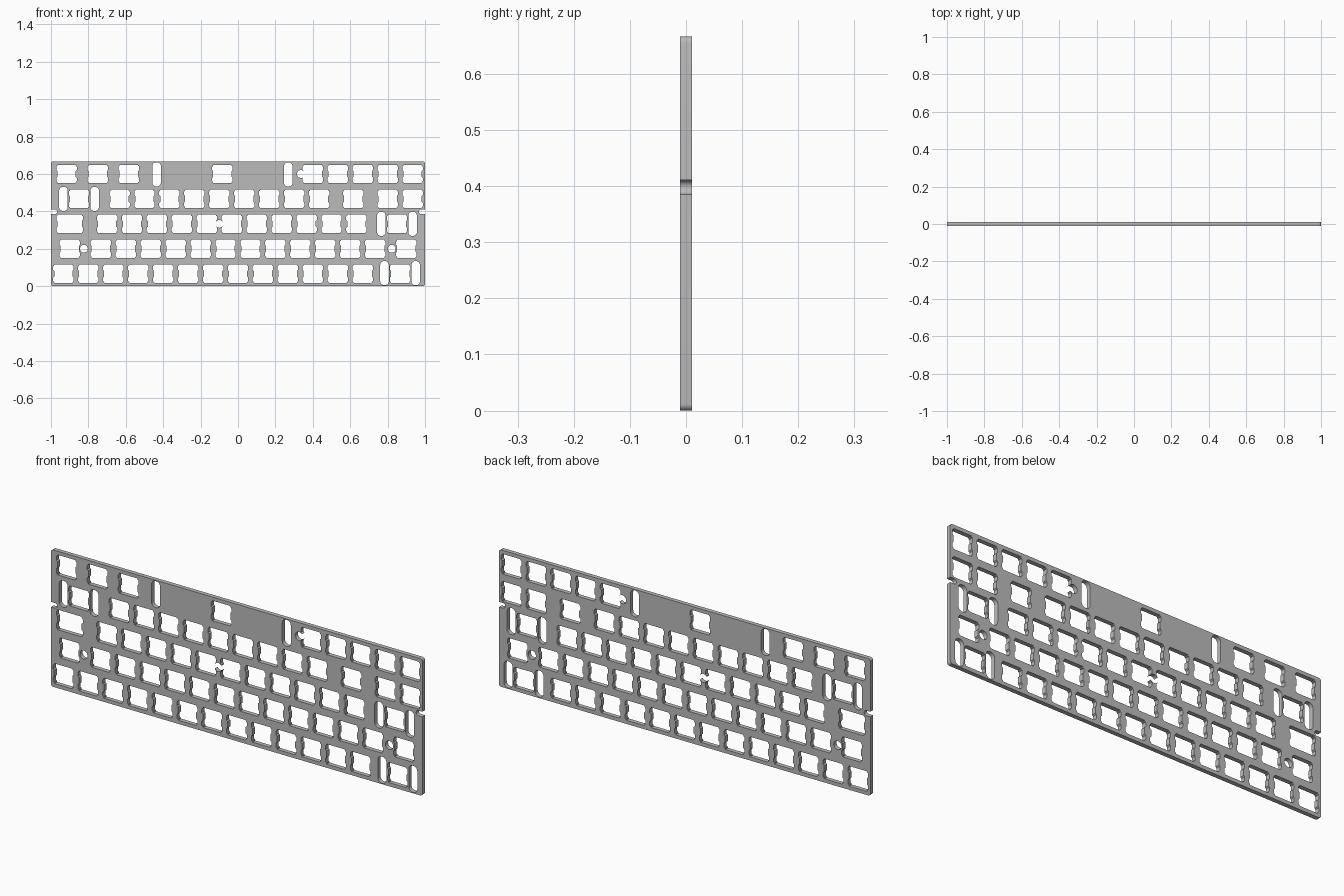
import bpy, bmesh, math

if "Cube" in bpy.data.objects:
    bpy.data.objects.remove(bpy.data.objects["Cube"], do_unlink=True)

U = 2 / 15               # key pitch
HEIGHT = 5 * U
THICK = 0.021


def mirror_quadrant(pts):
    """Close a first-quadrant profile by mirroring it in both axes."""
    left = [(-x, z) for x, z in reversed(pts)]
    return pts + left + [(-x, -z) for x, z in pts] + [(x, -z) for x, z in reversed(left and pts)]


def rounded_rect(width, height, r, steps=6):
    arc = [math.pi / 2 * (k + 0.001) / (steps + 0.002) for k in range(steps + 1)]
    return mirror_quadrant([(width / 2 - r + r * math.cos(a), height / 2 - r + r * math.sin(a))
                            for a in arc])


def circle(r, n=24):
    return [(r * math.cos(2 * math.pi * k / n), r * math.sin(2 * math.pi * k / n)) for k in range(n)]


def switch_profile(extra=0):
    """Switch opening: square with a pair of rounded ears on each side."""
    quadrant = [(.049, .0155), (.0515, .0175), (.0546, .021), (.0546, .038),
                (.053, .0415), (.0495, .0435), (.049, .047), (.047, .049)]
    return mirror_quadrant([(x + extra, z) for x, z in quadrant])


def add_prism(bm, profile, cx, cz, depth):
    front = [bm.verts.new((cx + x, -depth / 2, cz + z)) for x, z in profile]
    back = [bm.verts.new((cx + x, depth / 2, cz + z)) for x, z in profile]
    bm.faces.new(front)
    bm.faces.new(list(reversed(back)))
    n = len(profile)
    for i in range(n):
        j = (i + 1) % n
        bm.faces.new((front[j], front[i], back[i], back[j]))


def make_object(name, parts, depth):
    bm = bmesh.new()
    for profile, cx, cz in parts:
        add_prism(bm, profile, cx, cz, depth)
    bmesh.ops.recalc_face_normals(bm, faces=bm.faces)
    mesh = bpy.data.meshes.new(name)
    bm.to_mesh(mesh)
    bm.free()
    obj = bpy.data.objects.new(name, mesh)
    bpy.context.collection.objects.link(obj)
    return obj


def key_x(u):
    return u * U - 1


def row_z(row):
    return (row + 0.5) * U


# Key centres per row, in key units from the left, bottom row first
rows = [
    [0.5 + i for i in range(13)] + [14],
    [0.75] + [2 + i for i in range(12)] + [14.25],
    [2.25 + i for i in range(11)] + [13.875],
    [1.125] + [2.75 + i for i in range(9)] + [12.125, 13.5, 14.5],
    [0.625, 1.875, 3.125, 6.875] + [10.5 + i for i in range(5)],
]
switches = [(switch_profile(), key_x(u), row_z(r)) for r, row in enumerate(rows) for u in row]
switches.append((switch_profile(U / 8), key_x(0.75), row_z(2)))   # widened opening

# Stabiliser slots either side of the long keys: row, centre, half spacing
slots = []
for row, u, half in [(0, 14, .625), (2, 13.875, .625), (3, 1.125, .625), (4, 6.875, 2.64)]:
    dz = {0: .003, 4: -.002}.get(row, 0)
    for side in (-1, 1):
        slots.append((rounded_rect(.046, .129, .021), key_x(u + side * half), row_z(row) + dz))

# Screw holes and the open notches in the two ends
holes = [(circle(.021), x, row_z(r)) for x, r in
         [(-.824, 1), (.822, 1), (-.1, 2), (.336, 4)]]
holes += [(rounded_rect(.066, .025, .012), side, .398) for side in (-1, 1)]

# Plate with all openings cut through
plate = make_object("keyboard_plate", [(rounded_rect(2, HEIGHT, .012), 0, HEIGHT / 2)], THICK)
bpy.context.view_layer.objects.active = plate
plate.select_set(True)
for name, parts in (("switch_cutter", switches), ("slot_cutter", slots), ("hole_cutter", holes)):
    cutter = make_object(name, parts, THICK * 3)
    cutter.hide_render = True
    mod = plate.modifiers.new(name, "BOOLEAN")
    mod.operation = "DIFFERENCE"
    mod.solver = "EXACT"
    mod.object = cutter
    bpy.ops.object.modifier_apply(modifier=mod.name)
    bpy.data.objects.remove(cutter, do_unlink=True)

# Plain grey finish
grey = bpy.data.materials.new("plate_grey")
grey.use_nodes = True
colour = (0.5, 0.5, 0.5, 1)
grey.diffuse_color = colour
grey.node_tree.nodes["Principled BSDF"].inputs["Base Color"].default_value = colour
plate.data.materials.clear()
plate.data.materials.append(grey)
bpy.ops.object.shade_smooth_by_angle(angle=math.radians(30))
